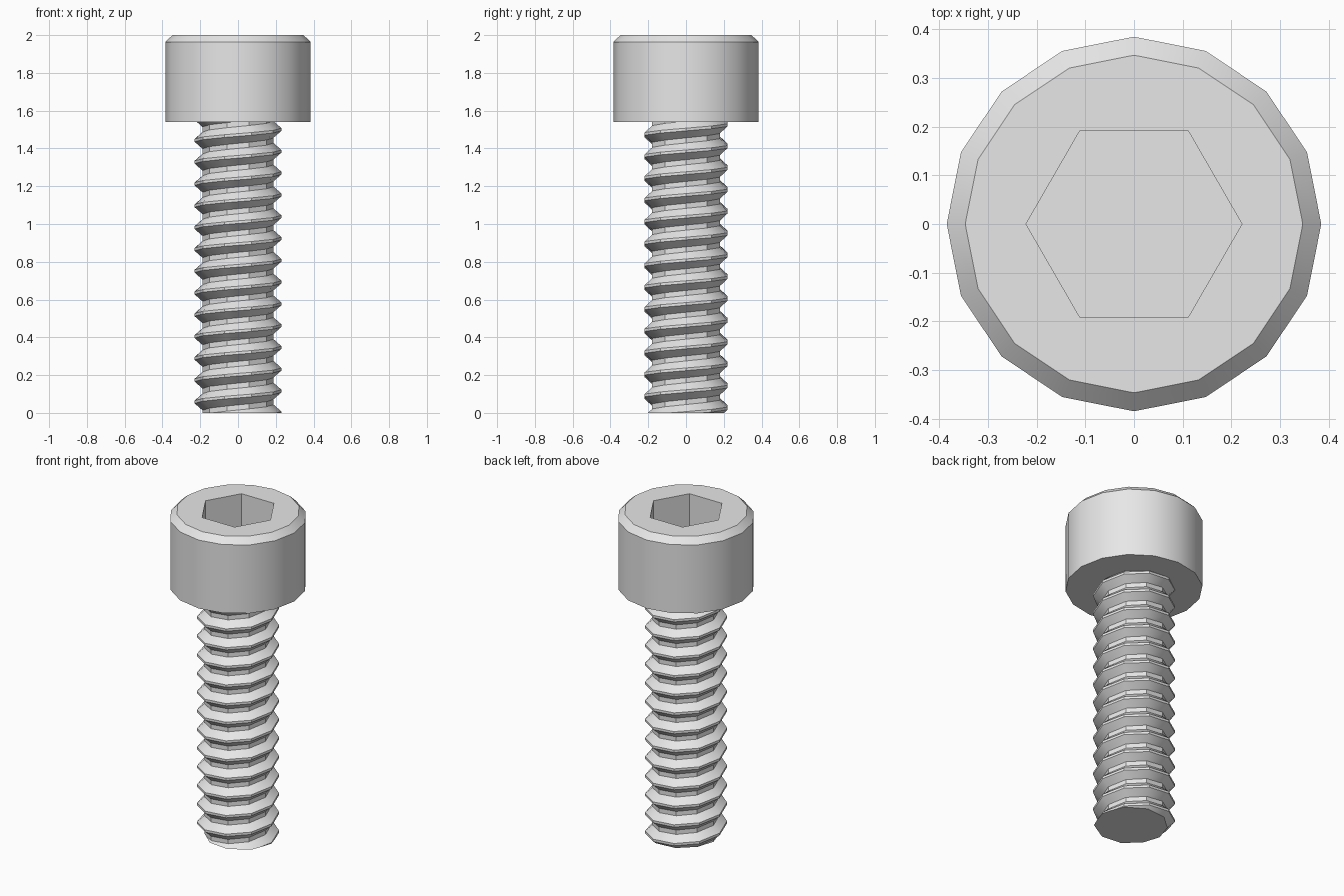
import bpy, bmesh
from math import cos, sin, tau, radians

cube = bpy.data.objects.get("Cube")
if cube:
    bpy.data.objects.remove(cube, do_unlink=True)

HEAD_BASE, TOP = 1.54, 2.0
PITCH, CREST, FLANK = 0.1154, 0.0144, 0.037
MAJOR, MINOR = 0.23, 0.188
THREAD_SIDES = 10

steel = bpy.data.materials.new("light grey steel")
steel.use_nodes = True
grey = (0.8, 0.8, 0.8, 1)
steel.diffuse_color = grey
steel.node_tree.nodes["Principled BSDF"].inputs["Base Color"].default_value = grey


def finish(name, bm):
    """Turn a bmesh into a named, smooth-by-angle object."""
    bmesh.ops.recalc_face_normals(bm, faces=bm.faces)
    mesh = bpy.data.meshes.new(name)
    bm.to_mesh(mesh)
    bm.free()
    mesh.materials.append(steel)
    obj = bpy.data.objects.new(name, mesh)
    bpy.context.collection.objects.link(obj)
    bpy.ops.object.select_all(action='DESELECT')
    obj.select_set(True)
    bpy.context.view_layer.objects.active = obj
    bpy.ops.object.shade_smooth_by_angle(angle=radians(30))
    return obj


def ring(bm, radius, z, sides):
    return [bm.verts.new((radius * cos(tau * i / sides), radius * sin(tau * i / sides), z))
            for i in range(sides)]


def bridge(bm, a, b):
    n = len(a)
    for i in range(n):
        bm.faces.new((a[i], a[(i + 1) % n], b[(i + 1) % n], b[i]))


def loop_edges(bm, verts):
    return [bm.edges.get((verts[i - 1], verts[i])) for i in range(len(verts))]


# Head: chamfered cylinder with a hexagonal socket
bm = bmesh.new()
base = ring(bm, 0.385, HEAD_BASE, 16)
shoulder = ring(bm, 0.385, 1.963, 16)
rim = ring(bm, 0.347, TOP, 16)
socket_top = ring(bm, 0.222, TOP, 6)
socket_floor = ring(bm, 0.222, TOP - 0.23, 6)
bridge(bm, base, shoulder)
bridge(bm, shoulder, rim)
bridge(bm, socket_top, socket_floor)
bm.faces.new(base)
bm.faces.new(socket_floor)
bmesh.ops.triangle_fill(bm, use_beauty=True, normal=(0, 0, 1),
                        edges=loop_edges(bm, rim) + loop_edges(bm, socket_top))
finish("socket_head", bm)

# Shank: thread profile swept along a right-handed helix, then trimmed flat
half = CREST / 2
profile = [(MAJOR, -half), (MAJOR, half), (MINOR, half + FLANK),
           (MINOR, PITCH - half - FLANK), (MAJOR, PITCH - half)]
bm = bmesh.new()
previous = None
for step in range(-2 * THREAD_SIDES, 15 * THREAD_SIDES):
    turn = step / THREAD_SIDES
    a = tau * turn
    row = [bm.verts.new((r * cos(a), r * sin(a), PITCH * turn + dz)) for r, dz in profile]
    if previous:
        for j in range(len(row) - 1):
            bm.faces.new((previous[j], row[j], row[j + 1], previous[j + 1]))
    previous = row
bmesh.ops.remove_doubles(bm, verts=bm.verts, dist=0.0005)

for height, direction in ((0, -1), (HEAD_BASE + 0.01, 1)):
    cut = bmesh.ops.bisect_plane(bm, geom=bm.verts[:] + bm.edges[:] + bm.faces[:], dist=1e-6,
                                 plane_co=(0, 0, height), plane_no=(0, 0, direction),
                                 clear_outer=True)
    edges = [e for e in cut["geom_cut"] if isinstance(e, bmesh.types.BMEdge)]
    bmesh.ops.triangle_fill(bm, use_beauty=True, edges=edges, normal=(0, 0, direction))
finish("threaded_shank", bm)
